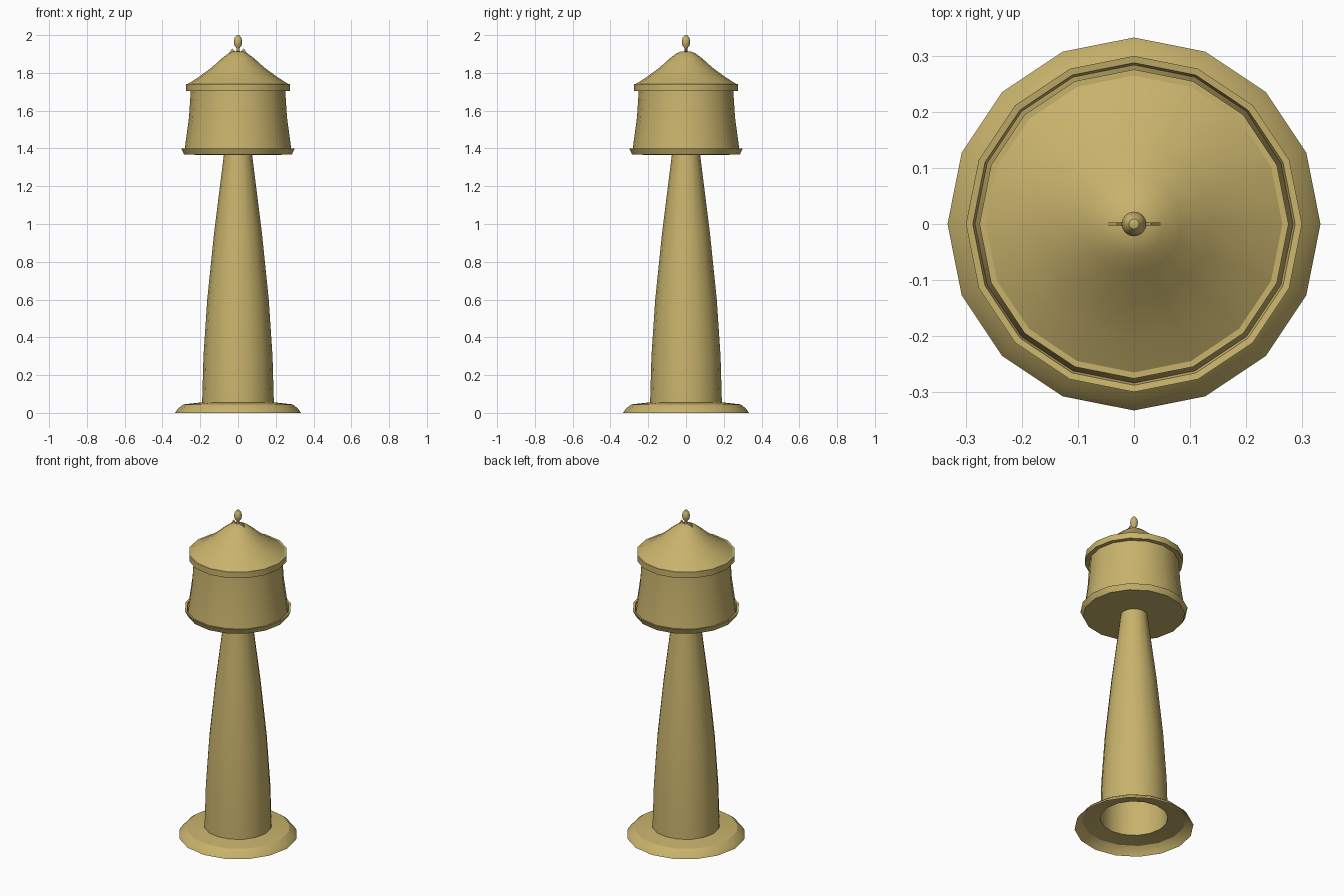
import bpy, bmesh, math

if "Cube" in bpy.data.objects:
    bpy.data.objects.remove(bpy.data.objects["Cube"])

paint = bpy.data.materials.new("tan_paint")
paint.diffuse_color = (0.58, 0.45, 0.15, 1)
paint.use_nodes = True
paint.node_tree.nodes["Principled BSDF"].inputs["Base Color"].default_value = paint.diffuse_color


def finish(name, bm):
    bmesh.ops.recalc_face_normals(bm, faces=bm.faces)
    mesh = bpy.data.meshes.new(name)
    bm.to_mesh(mesh)
    bm.free()
    mesh.materials.append(paint)
    obj = bpy.data.objects.new(name, mesh)
    bpy.context.collection.objects.link(obj)
    bpy.ops.object.select_all(action='DESELECT')
    obj.select_set(True)
    bpy.context.view_layer.objects.active = obj
    bpy.ops.object.shade_smooth_by_angle(angle=math.radians(30))
    return obj


def lathe(name, profile, sides=16):
    """Spin (radius, height) points around z; corners sit on the axes."""
    bm = bmesh.new()
    verts = [bm.verts.new((r, 0, z)) for r, z in profile]
    edges = [bm.edges.new(p) for p in zip(verts, verts[1:])]
    bmesh.ops.spin(bm, geom=verts + edges, cent=(0, 0, 0), axis=(0, 0, 1),
                   angle=math.tau, steps=sides, use_merge=True)
    bmesh.ops.remove_doubles(bm, verts=bm.verts, dist=1e-5)
    return finish(name, bm)


# Flared foot and shaft, an open shell underneath
lathe("foot", [(0.333, 0), (0.318, 0.022), (0.29, 0.045), (0.19, 0.056)])
lathe("shaft", [(0.19, 0.056), (0.183, 0.3), (0.163, 0.6),
                (0.127, 0.95), (0.075, 1.365)])

# Tank with its floor and bottom lip
lathe("tank", [(0, 1.365), (0.285, 1.367), (0.300, 1.40), (0.288, 1.398),
               (0.284, 1.385), (0.26, 1.56), (0.25, 1.71)])

# Roof with eave band
lathe("roof", [(0.25, 1.705), (0.276, 1.705), (0.276, 1.742), (0.265, 1.742),
               (0.205, 1.78), (0.14, 1.828), (0.085, 1.877), (0.055, 1.9),
               (0.03, 1.912), (0, 1.916)])

# Finial: thin neck and egg-shaped knob
lathe("finial", [(0.012, 1.905), (0.007, 1.92), (0.009, 1.932), (0.019, 1.945),
                 (0.022, 1.965), (0.018, 1.985), (0.009, 1.997), (0, 2.0)])

# Small upright tabs either side of the finial
bm = bmesh.new()
for s in (-1, 1):
    ring = [[bm.verts.new((s * x, y, z))
             for x, z in ((0.012, 1.91), (0.05, 1.9), (0.03, 1.93))]
            for y in (-0.003, 0.003)]
    for r in ring:
        bm.faces.new(r)
    for i in range(3):
        j = (i + 1) % 3
        bm.faces.new((ring[0][i], ring[0][j], ring[1][j], ring[1][i]))
finish("finial_tabs", bm)
